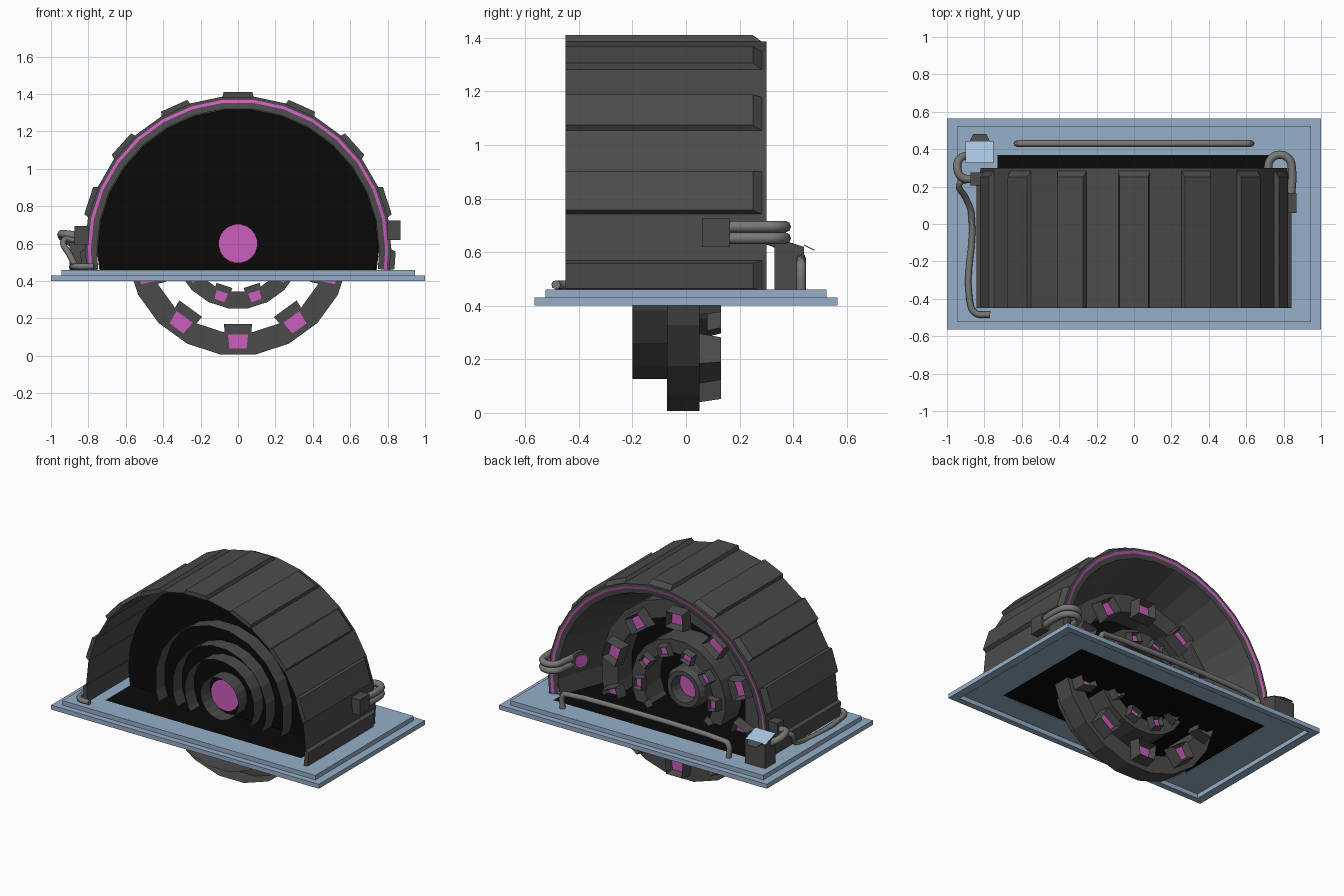
import bpy, bmesh, math
from mathutils import Vector, Matrix

cube = bpy.data.objects.get("Cube")
if cube:
    bpy.data.objects.remove(cube)


def material(name, rgb):
    m = bpy.data.materials.new(name)
    m.use_nodes = True
    m.diffuse_color = (*rgb, 1)
    m.node_tree.nodes["Principled BSDF"].inputs["Base Color"].default_value = (*rgb, 1)
    return m


BLUE = material("steel blue", (0.30, 0.43, 0.58))
DARK = material("dark grey", (0.07, 0.07, 0.07))
PINK = material("pink glow", (0.60, 0.11, 0.52))
BLACK = material("black", (0.003, 0.003, 0.003))
PIPE = material("pipe grey", (0.19, 0.19, 0.18))
SCREEN = material("light blue", (0.40, 0.56, 0.74))

ARCH_Z, RING_Z, FLOOR = 0.57, 0.60, 0.458


def make(name, verts, faces, mats, indices=None, solid=False):
    me = bpy.data.meshes.new(name)
    me.from_pydata(verts, [], faces)
    for m in mats:
        me.materials.append(m)
    if indices:
        me.polygons.foreach_set("material_index", indices)
    if solid:
        bm = bmesh.new()
        bm.from_mesh(me)
        bmesh.ops.recalc_face_normals(bm, faces=bm.faces)
        bm.to_mesh(me)
        bm.free()
    ob = bpy.data.objects.new(name, me)
    bpy.context.collection.objects.link(ob)
    return ob


def polar(r, angle, y, cz, low=-9):
    a = math.radians(angle)
    return (r * math.cos(a), y, max(low, cz + r * math.sin(a)))


def sweep(name, profile, angles, cz, mats, picks=None, closed=False, low=-9):
    """Turn a profile of (radius, y) points about the y axis."""
    n, k = len(profile), len(angles)
    verts = [polar(r, a, y, cz, low) for a in angles for r, y in profile]
    faces, idx = [], []
    for i in range(k if closed else k - 1):
        j = (i + 1) % k
        for p in range(n - 1):
            faces.append((i * n + p, j * n + p, j * n + p + 1, i * n + p + 1))
            idx.append(picks[p] if picks else 0)
    return make(name, verts, faces, mats, idx)


def prism(name, bottom, top, mats):
    """Solid between two matching loops."""
    n = len(bottom)
    faces = [tuple(range(n))[::-1], tuple(range(n, 2 * n))]
    faces += [(i, (i + 1) % n, n + (i + 1) % n, n + i) for i in range(n)]
    return make(name, list(bottom) + list(top), faces, mats, solid=True)


def rect(x0, x1, y0, y1, z):
    return [(x0, y0, z), (x1, y0, z), (x1, y1, z), (x0, y1, z)]


def box(name, x, y, z, mat):
    return prism(name, rect(*x, *y, z[0]), rect(*x, *y, z[1]), [mat])


def frame(name, outer, inner, z0, z1):
    loops = [(outer, z0), (outer, z1), (inner, z1), (inner, z0)]
    verts = [v for (x, y), z in loops for v in rect(-x, x, -y, y, z)]
    faces = [(a * 4 + i, a * 4 + (i + 1) % 4, (a + 1) % 4 * 4 + (i + 1) % 4, (a + 1) % 4 * 4 + i)
             for a in range(4) for i in range(4)]
    return make(name, verts, faces, [BLUE], solid=True)


def pipe(name, points, radius):
    cu = bpy.data.curves.new(name, "CURVE")
    cu.dimensions = "3D"
    cu.bevel_depth, cu.bevel_resolution, cu.resolution_u = radius, 2, 5
    cu.use_fill_caps = True
    sp = cu.splines.new("BEZIER")
    sp.bezier_points.add(len(points) - 1)
    for bp, p in zip(sp.bezier_points, points):
        bp.co = p
        bp.handle_left_type = bp.handle_right_type = "AUTO"
    cu.materials.append(PIPE)
    ob = bpy.data.objects.new(name, cu)
    bpy.context.collection.objects.link(ob)


def disc(name, r, y, cz, mat, sides=20):
    step = 360 / sides
    return make(name, [polar(r, step * (i + 0.5), y, cz) for i in range(sides)],
                [tuple(range(sides))], [mat])


# Stepped base frame with a black pit
frame("base_lower_frame", (1.0, 0.565), (0.945, 0.525), 0.40, 0.43)
frame("base_upper_frame", (0.945, 0.525), (0.73, 0.37), 0.43, 0.46)
box("pit_floor", (-0.73, 0.73), (-0.37, 0.37), (0.435, FLOOR), BLACK)

# Arched housing: thin outer skin, rear rim with glowing strip, inner funnel
arch = [-8] + list(range(0, 181, 12)) + [188]
deep = [-11] + arch[1:-1] + [191]
sweep("housing_skin", [(0.82, -0.45), (0.82, 0.30)], arch, ARCH_Z, [DARK], low=FLOOR)
sweep("housing_rim", [(0.82, 0.30), (0.803, 0.30), (0.787, 0.295), (0.755, 0.29)],
      arch, ARCH_Z, [DARK, PINK], [0, 1, 0], low=FLOOR)
sweep("housing_funnel", [(0.755, 0.29), (0.62, -0.07)], deep, ARCH_Z, [DARK], low=FLOOR)
wall = [polar(0.75, a, -0.10, ARCH_Z, FLOOR) for a in deep]
make("black_wall", wall, [tuple(range(len(wall)))], [BLACK])

# Raised armour panels on every second facet
for k in range(9):
    a0 = -12 + 24 * k
    lo, hi = max(a0, -8), min(a0 + 12, 188)
    rim = [(lo, -0.45), (hi, -0.45), (hi, 0.29), (lo, 0.29)]
    crown = [(lo + 0.8, -0.45), (hi - 0.8, -0.45), (hi - 0.8, 0.25), (lo + 0.8, 0.25)]
    prism("armour_panel", [polar(0.815, a, y, ARCH_Z, FLOOR) for a, y in rim],
          [polar(0.843, a, y, ARCH_Z, FLOOR) for a, y in crown], [DARK])

# Concentric rings and hub
facets = [9 + 18 * i for i in range(20)]
rings = {
    "outer_ring": [(0.60, -0.07), (0.60, 0.05), (0.48, 0.05), (0.48, -0.20)],
    "inner_ring": [(0.35, -0.20), (0.35, 0.08), (0.26, 0.08), (0.26, -0.20)],
    "hub": [(0.14, -0.20), (0.14, 0.0), (0.12, 0.03), (0.09, 0.03), (0.08, -0.06)],
}
for name, profile in rings.items():
    sweep(name, profile, facets, RING_Z, [DARK], closed=True)
disc("hub_front_glow", 0.105, -0.14, RING_Z, PINK)
disc("hub_back_glow", 0.082, -0.05, RING_Z, PINK)


def lamp(name, angle, r0, r1, half, y0, y1):
    """Tapered block on a ring with a sunken glowing window."""
    a = math.radians(angle)
    radial, side = Vector((math.cos(a), 0, math.sin(a))), Vector((-math.sin(a), 0, math.cos(a)))
    centre = Vector((0, 0, RING_Z))

    def loop(ra, rb, w, y):
        return [centre + radial * r + side * u + Vector((0, y, 0))
                for r, u in ((ra, -w), (ra, w), (rb, w * 0.85), (rb, -w * 0.85))]

    block = prism(name, loop(r0, r1, half, y0), loop(r0 + 0.012, r1 - 0.012, half * 0.9, y1), [DARK, PINK])
    bm = bmesh.new()
    bm.from_mesh(block.data)
    back = max(bm.faces, key=lambda f: f.calc_center_median().y)
    bmesh.ops.inset_region(bm, faces=[back], thickness=half * 0.28)
    back.material_index = 1
    for v in back.verts:
        v.co.y -= (y1 - y0) * 0.6
    bm.to_mesh(block.data)
    bm.free()
    span = r1 - r0
    make(name + "_front_glow", loop(r0 + span * 0.42, r1, half * 0.72, y0 - 0.006), [(0, 1, 2, 3)], [PINK])


for k in range(10):
    lamp("outer_lamp", 90 + 36 * k, 0.43, 0.56, 0.075, 0.05, 0.13)
    lamp("inner_lamp", 72 + 36 * k, 0.235, 0.32, 0.045, 0.08, 0.13)

# Rear hand rail
pipe("rear_rail", [(-0.62, 0.43, 0.45), (-0.62, 0.43, 0.54), (-0.60, 0.43, 0.56),
                   (0.60, 0.43, 0.56), (0.62, 0.43, 0.54), (0.62, 0.43, 0.45)], 0.018)

# Left junction box with a pair of pipes looping to an inner socket
box("left_junction_box", (0.80, 0.868), (0.06, 0.165), (0.62, 0.725), DARK)
for z in (0.652, 0.695):
    pipe("left_pipe", [(0.84, 0.15, z), (0.845, 0.29, z), (0.83, 0.345, z), (0.78, 0.37, z),
                       (0.73, 0.345, z), (0.715, 0.28, z), (0.70, 0.17, z)], 0.022)
for name, r, length, mat in (("socket", 0.065, 0.06, DARK), ("socket_glow", 0.042, 0.068, PINK)):
    bm = bmesh.new()
    bmesh.ops.create_cone(bm, cap_ends=True, segments=12, radius1=r, radius2=r, depth=length)
    me = bpy.data.meshes.new(name)
    turn = Vector((-0.9, 0.45, 0)).to_track_quat("Z", "Y").to_matrix().to_4x4()
    bm.transform(Matrix.Translation((0.69, 0.16, 0.67)) @ turn)
    bm.to_mesh(me)
    bm.free()
    me.materials.append(mat)
    bpy.context.collection.objects.link(bpy.data.objects.new(name, me))

# Right control post with sloped screen and shade flap
px, py = (-0.90, -0.75), (0.33, 0.44)
top = [(x, y, 0.655 if y < 0.4 else 0.62) for x, y, _ in rect(*px, *py, 0)]
prism("control_post", rect(*px, *py, 0.455), top, [DARK])
lift = Vector((0, 0, 0.004))
make("control_screen", [Vector(v) + lift for v in top], [(0, 1, 2, 3)], [SCREEN])
flap = [(-0.88, 0.44, 0.625), (-0.77, 0.44, 0.625), (-0.79, 0.48, 0.605), (-0.86, 0.48, 0.605)]
prism("control_flap", flap, [Vector(v) + lift for v in flap], [DARK])

# Right junction box, loop pipe and floor pipe
box("right_junction_box", (-0.875, -0.80), (0.205, 0.275), (0.595, 0.695), DARK)
pipe("right_loop_pipe", [(-0.85, 0.24, 0.64), (-0.92, 0.25, 0.65), (-0.945, 0.30, 0.65),
                         (-0.93, 0.35, 0.63), (-0.88, 0.37, 0.60)], 0.022)
pipe("right_floor_pipe", [(-0.87, 0.24, 0.62), (-0.93, 0.22, 0.62), (-0.90, 0.14, 0.54),
                          (-0.87, 0.06, 0.485), (-0.88, -0.40, 0.478), (-0.85, -0.475, 0.478),
                          (-0.77, -0.485, 0.478)], 0.017)
